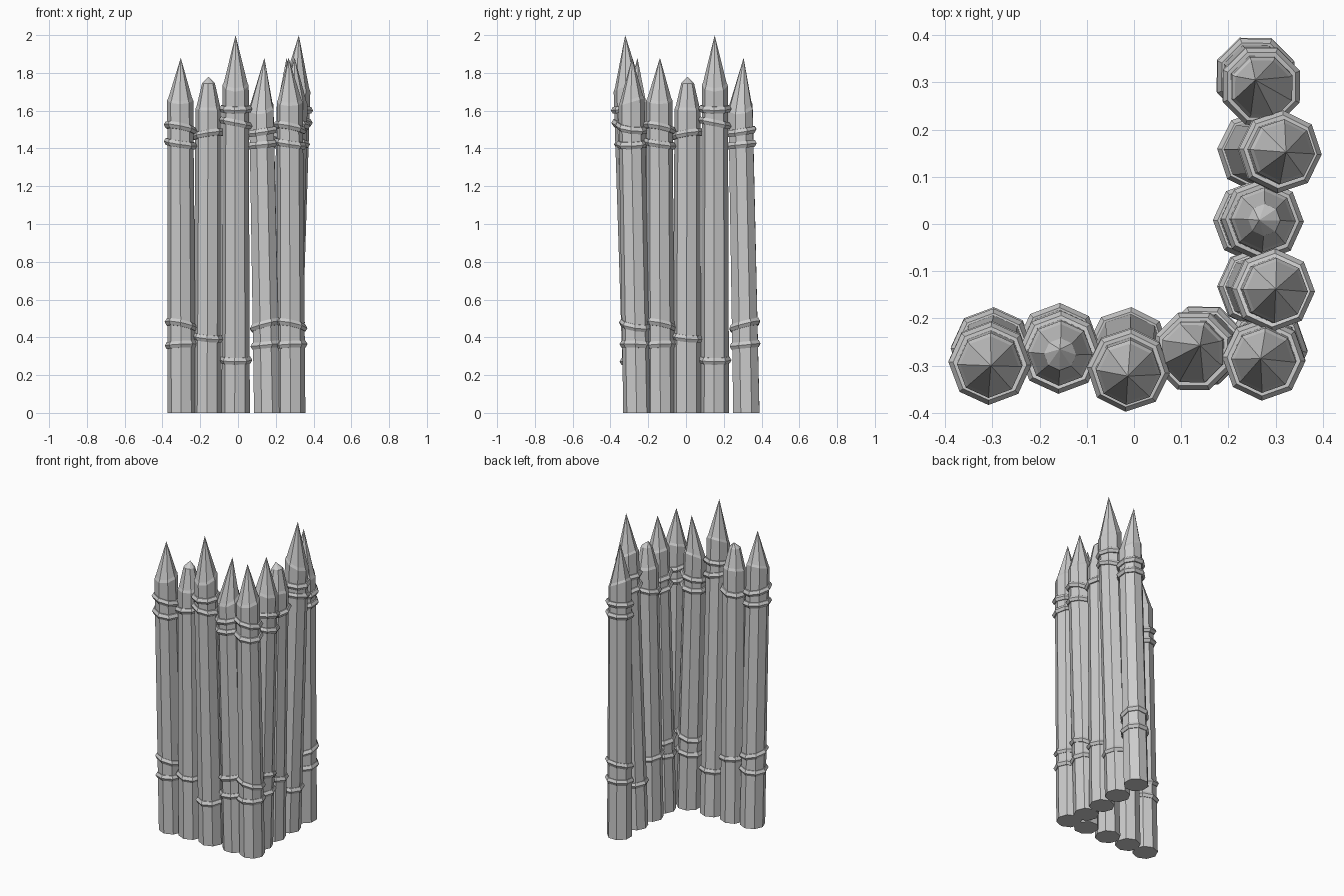
import bpy, bmesh
from math import sin, cos, tau, radians
from mathutils import Vector

cube = bpy.data.objects.get("Cube")
if cube:
    bpy.data.objects.remove(cube)

SIDES = 8
wood = bpy.data.materials.new("plain_grey")
wood.use_nodes = True
wood.diffuse_color = (0.6, 0.6, 0.6, 1)
wood.node_tree.nodes["Principled BSDF"].inputs["Base Color"].default_value = (0.6, 0.6, 0.6, 1)


def loop(bm, centre, radius, spin, slope=(0, 0)):
    """Octagon of vertices around centre, tilted by the slope in x and y."""
    verts = []
    for i in range(SIDES):
        a = tau * i / SIDES + spin
        x, y = radius * cos(a), radius * sin(a)
        z = x * slope[0] + y * slope[1]
        verts.append(bm.verts.new(centre + Vector((x, y, z))))
    return verts


def bridge(bm, low, high):
    for i in range(SIDES):
        j = (i + 1) % SIDES
        bm.faces.new((low[i], low[j], high[j], high[i]))


def finish(bm, name, turn):
    if turn:
        # Quarter turn that carries the front wall onto the side wall
        for v in bm.verts:
            x, y, z = v.co
            v.co = (-y, x + 0.165, z)
    bmesh.ops.recalc_face_normals(bm, faces=bm.faces)
    mesh = bpy.data.meshes.new(name)
    bm.to_mesh(mesh)
    bm.free()
    mesh.materials.append(wood)
    bpy.context.collection.objects.link(bpy.data.objects.new(name, mesh))


def build_post(name, post, turn=False):
    low, high, spin = Vector(post["low"]), Vector(post["high"]), radians(post["spin"])

    def axis(z):
        # The post leans on a line through its two strapped heights
        p = low.lerp(high, (z - 0.4) / 1.1)
        return Vector((p.x, p.y, z))

    # Post shaft with a sloping shoulder and a sharpened point
    bm = bmesh.new()
    top, slope = post["shoulder"], post["cut"]
    tip = Vector(post["tip"])
    loops = [loop(bm, axis(0), 0.075, spin),
             loop(bm, axis(top), 0.069, spin, slope),
             loop(bm, axis(top + 0.015), 0.062, spin, slope)]
    if post.get("blunt"):
        loops.append(loop(bm, axis(tip.z - 0.035), 0.034, spin))
    for a, b in zip(loops, loops[1:]):
        bridge(bm, a, b)
    bm.faces.new(loops[0][::-1])
    apex = bm.verts.new(tip)
    for i in range(SIDES):
        bm.faces.new((loops[-1][i], loops[-1][(i + 1) % SIDES], apex))
    finish(bm, name, turn)

    # Rope bands with a ridged outer edge
    for n, (z, sx, sy) in enumerate(post["bands"], 1):
        bm = bmesh.new()
        section = ((0.066, -0.018), (0.078, -0.018), (0.088, 0), (0.078, 0.018), (0.066, 0.018))
        rings = [loop(bm, axis(z) + Vector((0, 0, dz)), r, spin, (sx, sy)) for r, dz in section]
        for a, b in zip(rings, rings[1:] + rings[:1]):
            bridge(bm, a, b)
        finish(bm, f"{name}_band_{n}", turn)


double = [(1.51, -0.2, -0.12), (1.425, -0.15, 0.05), (0.465, -0.2, -0.15), (0.36, 0.05, -0.05)]

wall = [
    dict(low=(-0.30, -0.265), high=(-0.305, -0.295), spin=-2, shoulder=1.655, cut=(0, 0.3),
         tip=(-0.303, -0.3, 1.88), bands=double),
    dict(low=(-0.16, -0.255), high=(-0.157, -0.272), spin=-2, shoulder=1.61, cut=(0, 0.15),
         tip=(-0.157, -0.265, 1.78), blunt=True,
         bands=[(1.475, 0.15, -0.1), (0.4, -0.1, 0.1)]),
    dict(low=(-0.012, -0.268), high=(-0.012, -0.306), spin=-4, shoulder=1.735, cut=(0, 0.5),
         tip=(-0.013, -0.322, 2.0), bands=[(1.61, 0, 0.1), (1.535, -0.2, 0), (0.28, 0, 0.1)]),
    dict(low=(0.147, -0.257), high=(0.126, -0.27), spin=22, shoulder=1.615, cut=(0.1, 0.5),
         tip=(0.14, -0.257, 1.88),
         bands=[(1.49, 0.15, 0.05), (1.42, 0.1, 0), (0.465, 0.25, -0.1), (0.36, 0.1, 0)]),
]
corner = dict(low=(0.28, -0.265), high=(0.275, -0.286), spin=-3, shoulder=1.645, cut=(0, 0.3),
              tip=(0.268, -0.285, 1.88), bands=double)

for k, post in enumerate(wall, 1):
    build_post(f"front_post_{k}", post)
    build_post(f"side_post_{k}", post, turn=True)
build_post("corner_post", corner)
